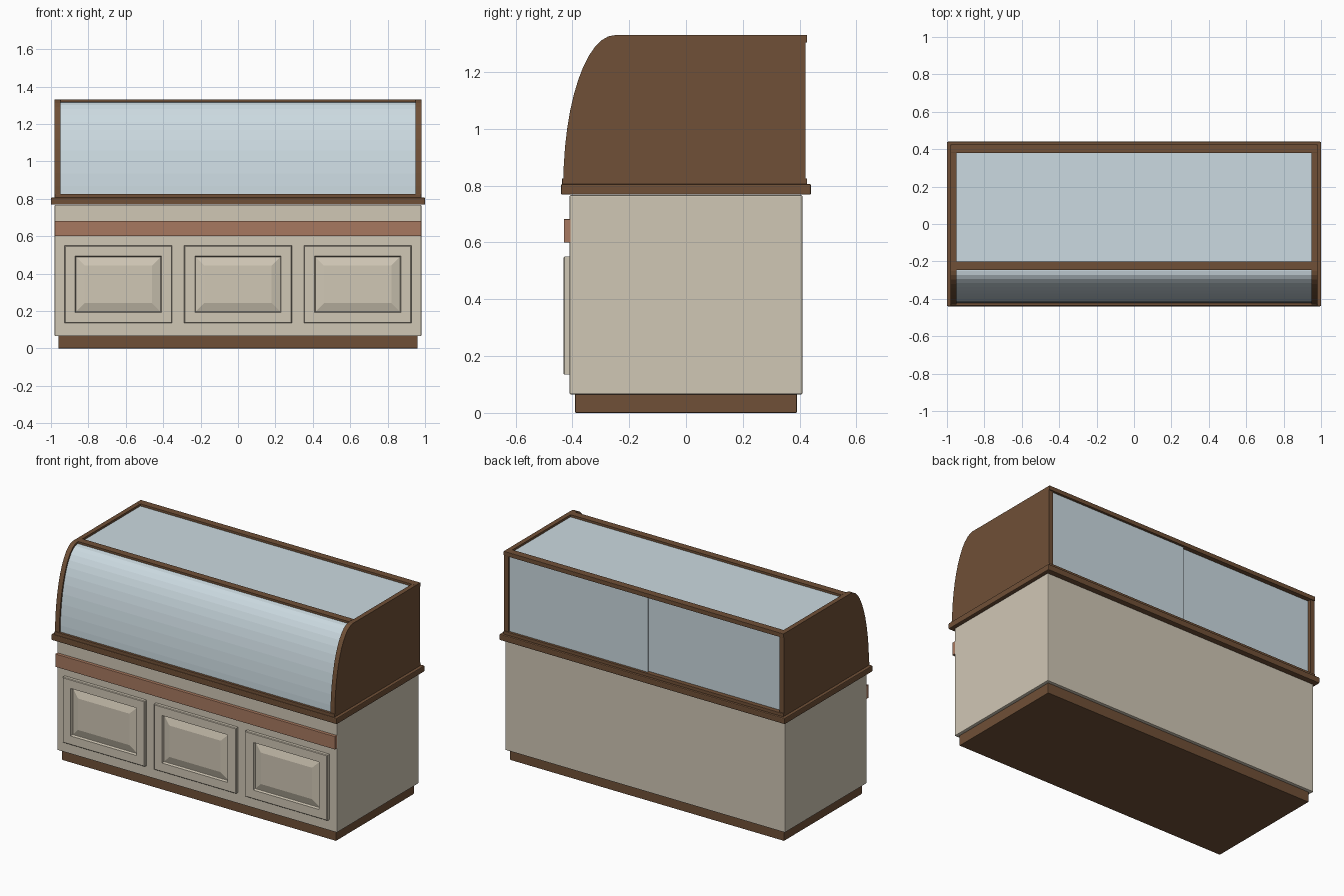
import bpy, bmesh, math

if "Cube" in bpy.data.objects:
    bpy.data.objects.remove(bpy.data.objects["Cube"])


def material(name, color):
    m = bpy.data.materials.new(name)
    m.diffuse_color = (*color, 1)
    m.use_nodes = True
    m.node_tree.nodes["Principled BSDF"].inputs["Base Color"].default_value = m.diffuse_color
    return m


CREAM = material("cream_paint", (0.63, 0.57, 0.46))
BROWN = material("dark_wood", (0.16, 0.08, 0.038))
TAN = material("tan_wood", (0.39, 0.19, 0.115))
GLASS = material("glass", (0.60, 0.70, 0.75))


def finish(bm, name, mat, bevel=0):
    bmesh.ops.recalc_face_normals(bm, faces=bm.faces)
    me = bpy.data.meshes.new(name)
    bm.to_mesh(me)
    bm.free()
    ob = bpy.data.objects.new(name, me)
    bpy.context.collection.objects.link(ob)
    me.materials.append(mat)
    if bevel:
        mod = ob.modifiers.new("edge", 'BEVEL')
        mod.width, mod.segments = bevel, 2
    return ob


def box(name, mat, x, y, z, bevel=0):
    bm = bmesh.new()
    bmesh.ops.create_cube(bm, size=1)
    for v in bm.verts:
        for i, (a, b) in enumerate((x, y, z)):
            v.co[i] = (a + b) / 2 + v.co[i] * (b - a)
    return finish(bm, name, mat, bevel)


def extrude_x(name, mat, profile, x0, x1):
    """Closed (y, z) profile swept along x."""
    bm = bmesh.new()
    face = bm.faces.new([bm.verts.new((x0, y, z)) for y, z in profile])
    new = bmesh.ops.extrude_face_region(bm, geom=[face])["geom"]
    verts = [g for g in new if isinstance(g, bmesh.types.BMVert)]
    bmesh.ops.translate(bm, verts=verts, vec=(x1 - x0, 0, 0))
    return finish(bm, name, mat)


def arc(ry, rz, n=12):
    """Quarter ellipse from the counter up to the front of the roof."""
    return [(-0.25 - ry * math.cos(t), 0.80 + rz * math.sin(t))
            for t in (math.pi / 2 * i / n for i in range(n + 1))]


def raised_panel(name, cx):
    """Door frame with a recessed groove and raised centre field."""
    cz, w, h = 0.3425, 0.2875, 0.2075
    steps = [(0, -0.408), (0, -0.428), (0.004, -0.432), (0.057, -0.432),
             (0.061, -0.416), (0.064, -0.416), (0.108, -0.430)]
    bm = bmesh.new()
    rings = [[bm.verts.new((cx + sx * (w - d), y, cz + sz * (h - d)))
              for sx, sz in ((-1, -1), (1, -1), (1, 1), (-1, 1))]
             for d, y in steps]
    for a, b in zip(rings, rings[1:]):
        for i in range(4):
            j = (i + 1) % 4
            bm.faces.new((a[i], a[j], b[j], b[i]))
    bm.faces.new(rings[-1])
    bm.faces.new(rings[0])
    finish(bm, name, CREAM)


# Base cabinet
box("plinth", BROWN, (-0.96, 0.96), (-0.39, 0.39), (0, 0.068), 0.003)
box("cabinet_body", CREAM, (-0.98, 0.98), (-0.41, 0.41), (0.065, 0.767), 0.005)
box("front_band", TAN, (-0.98, 0.98), (-0.43, -0.405), (0.60, 0.682), 0.002)
box("counter_slab", BROWN, (-1, 1), (-0.44, 0.44), (0.768, 0.806), 0.005)
for i in (-1, 0, 1):
    raised_panel(f"front_panel_{i + 2}", i * 0.64)

# Solid curved ends of the display case
ends = [(0.42, 0.80)] + arc(0.182, 0.53) + [(0.42, 1.33)]
extrude_x("left_end", BROWN, ends, -0.98, -0.95)
extrude_x("right_end", BROWN, ends, 0.95, 0.98)

# Rails between the ends
X = (-0.98, 0.98)
I = (-0.95, 0.95)
box("front_bottom_rail", BROWN, X, (-0.436, -0.405), (0.80, 0.826), 0.002)
box("front_top_rail", BROWN, I, (-0.245, -0.20), (1.305, 1.331))
box("back_top_rail", BROWN, X, (0.38, 0.426), (1.304, 1.331), 0.002)
box("back_bottom_rail", BROWN, X, (0.38, 0.426), (0.80, 0.826), 0.002)

# Glass: curved front, flat top, two overlapping sliding doors
curve = arc(0.172, 0.518) + [(-0.21, 1.318)]
inner = [(-0.21, 1.310)] + arc(0.164, 0.510)[::-1]
extrude_x("curved_front_glass", GLASS, curve + inner, *I)
box("top_glass", GLASS, I, (-0.205, 0.385), (1.308, 1.317))
box("sliding_door_outer", GLASS, (-0.02, 0.95), (0.402, 0.411), (0.82, 1.308))
box("sliding_door_inner", GLASS, (-0.95, 0.02), (0.388, 0.397), (0.82, 1.308))
